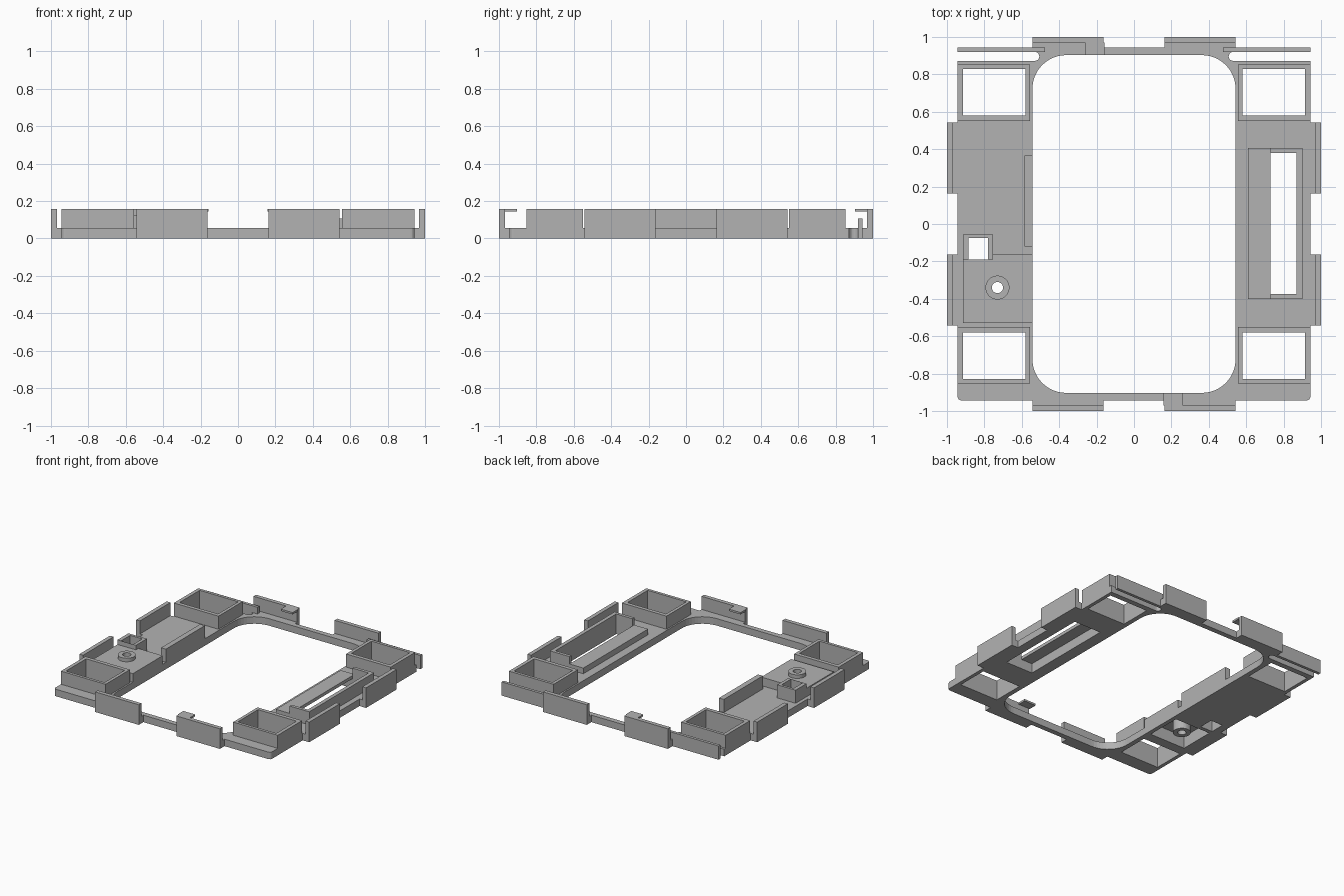
import bpy
import bmesh
from math import cos, sin, pi

cube = bpy.data.objects.get("Cube")
if cube:
    bpy.data.objects.remove(cube)

grey = bpy.data.materials.new("plain_grey")
grey.use_nodes = True
colour = (0.45, 0.45, 0.45, 1)
grey.diffuse_color = colour
grey.node_tree.nodes["Principled BSDF"].inputs["Base Color"].default_value = colour


def rect(x0, x1, y0, y1):
    return [(x0, y0), (x1, y0), (x1, y1), (x0, y1)]


def arc(cx, cy, r, start, end, n):
    return [(cx + r * cos(start + (end - start) * i / n),
             cy + r * sin(start + (end - start) * i / n)) for i in range(n + 1)]


def circle(cx, cy, r):
    return arc(cx, cy, r, 0, 2 * pi, 32)[:-1]


def rounded(x, y, r, n=12):
    pts = []
    for k, (sx, sy) in enumerate([(1, 1), (-1, 1), (-1, -1), (1, -1)]):
        pts += arc(sx * (x - r), sy * (y - r), r, k * pi / 2, (k + 1) * pi / 2, n)
    return pts


def slab(name, outlines, z0, z1):
    """Extrude an outline, with any further outlines as holes."""
    curve = bpy.data.curves.new(name, "CURVE")
    curve.dimensions = "2D"
    curve.fill_mode = "BOTH"
    curve.extrude = (z1 - z0) / 2
    for pts in outlines:
        spline = curve.splines.new("POLY")
        spline.points.add(len(pts) - 1)
        for p, (x, y) in zip(spline.points, pts):
            p.co = (x, y, 0, 1)
        spline.use_cyclic_u = True
    temp = bpy.data.objects.new(name + "_curve", curve)
    bpy.context.scene.collection.objects.link(temp)
    bpy.context.view_layer.update()
    deps = bpy.context.evaluated_depsgraph_get()
    mesh = bpy.data.meshes.new_from_object(temp.evaluated_get(deps))
    bpy.data.objects.remove(temp)
    # Weld caps to sides and lift into place
    bm = bmesh.new()
    bm.from_mesh(mesh)
    bmesh.ops.remove_doubles(bm, verts=bm.verts, dist=0.0001)
    bmesh.ops.recalc_face_normals(bm, faces=bm.faces)
    bmesh.ops.translate(bm, verts=bm.verts, vec=(0, 0, (z0 + z1) / 2))
    for f in bm.faces:
        f.smooth = False
        f.material_index = 0
    bm.to_mesh(mesh)
    bm.free()
    mesh.name = name
    mesh.materials.clear()
    mesh.materials.append(grey)
    obj = bpy.data.objects.new(name, mesh)
    bpy.context.scene.collection.objects.link(obj)
    return obj


def box(name, x0, x1, y0, y1, z0, z1):
    return slab(name, [rect(x0, x1, y0, y1)], z0, z1)


def span(a, b, s):
    return tuple(sorted((a * s, b * s)))


BASE, TOP, EDGE = 0.055, 0.158, 0.943

# Base frame outline, with a slot behind each rear corner
half = arc(EDGE - 0.02, -EDGE + 0.02, 0.02, -pi / 2, 0, 4)
half += [(EDGE, 0.872)]
half += [(0.535, 0.872)] + arc(0.53, 0.896, 0.024, -pi / 2, -3 * pi / 2, 8)
half += [(EDGE, 0.92), (EDGE, EDGE)]
outline = half + [(-x, y) for x, y in reversed(half)]

holes = [rounded(0.543, 0.903, 0.18)]
corners = [(sx, sy) for sx in (-1, 1) for sy in (-1, 1)]
for sx, sy in corners:
    holes.append(rect(*span(0.58, 0.915, sx), *span(0.58, 0.83, sy)))
pocket = rect(-0.885, -0.575, -0.5, -0.22)
well = rect(-0.885, -0.78, -0.19, -0.075)
slot = rect(0.635, 0.87, -0.375, 0.38)
slab("base_frame", [outline] + holes + [pocket, well, slot], 0, BASE)

# Four open corner boxes
for sx, sy in corners:
    outer = rect(*span(0.555, EDGE, sx), *span(0.55, 0.853, sy))
    inner = rect(*span(0.58, 0.915, sx), *span(0.58, 0.83, sy))
    slab("corner_box", [outer, inner], 0, TOP)

# Upright clips on all four sides, each on a small foot
for s, t in corners:
    run = span(0.163, 0.543, t)
    foot, wall = span(EDGE, 0.97, s), span(0.968, 1, s)
    box("side_clip_foot", *foot, *run, 0, BASE)
    box("side_clip", *wall, *run, 0, TOP)
    box("end_clip_foot", *run, *foot, 0, BASE)
    box("end_clip", *run, *wall, 0, TOP)

# Overhanging lips on two opposite end clips
for s in (-1, 1):
    box("clip_lip", *span(0.157, 0.26, -s), *span(0.903, 0.97, s), TOP - 0.015, TOP)

# Thin raised arms along the rear slots
for s in (-1, 1):
    box("rear_arm", *span(0.475, EDGE, s), 0.92, EDGE, 0, 0.108)

# Inner guard wall
box("guard_wall", -0.585, -0.543, -0.12, 0.365, 0, TOP)

# Raised mounting platform, hollow beneath, with a screw boss
deck = [(-0.915, -0.53), (-0.543, -0.53), (-0.543, -0.16), (-0.755, -0.16),
        (-0.755, -0.19), (-0.915, -0.19)]
slab("platform_skirt", [deck, pocket], 0, 0.095)
slab("platform_top", [deck, circle(-0.73, -0.34, 0.05)], 0.095, 0.122)
slab("screw_boss", [circle(-0.73, -0.34, 0.064), circle(-0.73, -0.34, 0.03)], 0, 0.15)

# Small square well beside the platform
slab("square_well", [rect(-0.915, -0.755, -0.19, -0.055),
                     rect(-0.885, -0.78, -0.189, -0.075)], 0, TOP)

# Long slot: tall three-sided wall with a raised inner shelf
slab("slot_wall", [[(0.73, -0.4), (0.9, -0.4), (0.9, 0.405), (0.73, 0.405),
                    (0.73, 0.38), (0.87, 0.38), (0.87, -0.375), (0.73, -0.375)]], 0, TOP)
box("slot_shelf", 0.61, 0.73, -0.4, 0.405, 0.075, 0.1)
box("slot_shelf_side", 0.61, 0.635, -0.4, 0.405, 0, 0.075)
for y0, y1 in ((-0.4, -0.375), (0.38, 0.405)):
    box("slot_shelf_end", 0.635, 0.73, y0, y1, 0, 0.075)
